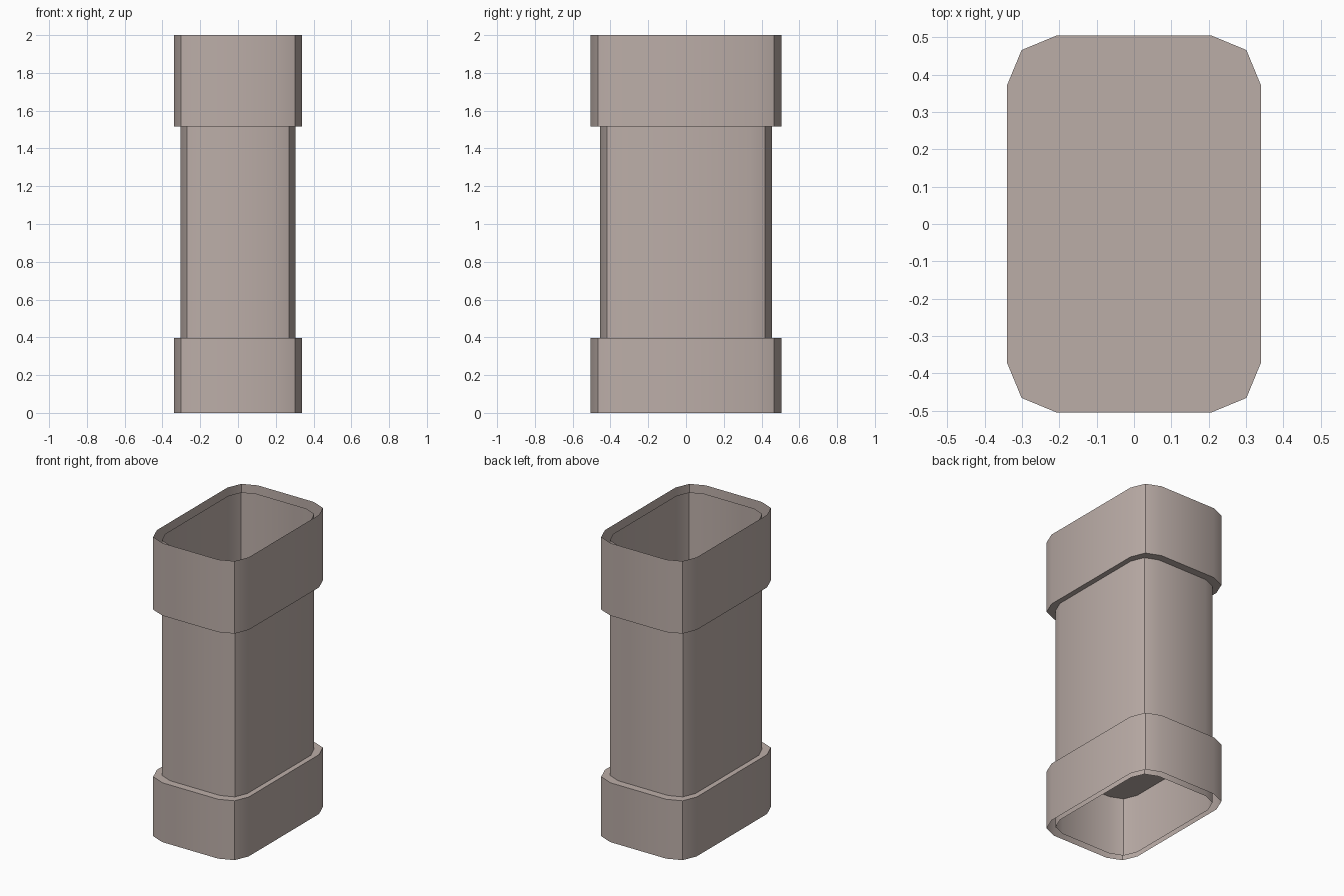
import bpy, bmesh, math

if "Cube" in bpy.data.objects:
    bpy.data.objects.remove(bpy.data.objects["Cube"])

stone = bpy.data.materials.new("warm_grey")
stone.diffuse_color = (0.50, 0.42, 0.39, 1.0)
stone.use_nodes = True
stone.node_tree.nodes["Principled BSDF"].inputs["Base Color"].default_value = stone.diffuse_color


def rounded_outline(hx, hy, r, segments=2):
    """Counter-clockwise rounded rectangle outline."""
    points = []
    for quarter, (sx, sy) in enumerate([(1, 1), (-1, 1), (-1, -1), (1, -1)]):
        for i in range(segments + 1):
            a = math.pi / 2 * (quarter + i / segments)
            points.append((sx * (hx - r) + r * math.cos(a),
                           sy * (hy - r) + r * math.sin(a)))
    return points


def sleeve(name, outline, z0, z1, cap=None):
    """Thin-walled sleeve, optionally closed at one end."""
    bm = bmesh.new()
    low = [bm.verts.new((x, y, z0)) for x, y in outline]
    high = [bm.verts.new((x, y, z1)) for x, y in outline]
    n = len(outline)
    for i in range(n):
        j = (i + 1) % n
        bm.faces.new((low[i], low[j], high[j], high[i]))
    if cap == "bottom":
        bm.faces.new(low[::-1])
    elif cap == "top":
        bm.faces.new(high)
    mesh = bpy.data.meshes.new(name)
    bm.to_mesh(mesh)
    bm.free()
    mesh.materials.append(stone)
    obj = bpy.data.objects.new(name, mesh)
    bpy.context.collection.objects.link(obj)
    bpy.ops.object.select_all(action='DESELECT')
    obj.select_set(True)
    bpy.context.view_layer.objects.active = obj
    bpy.ops.object.shade_smooth_by_angle(angle=math.radians(30))
    return obj


collar = rounded_outline(0.34, 0.505, 0.133)
pipe = rounded_outline(0.305, 0.454, 0.12)

# Collars are cups: the upper opens upward, the lower opens downward
sleeve("upper_collar", collar, 1.515, 2.0, cap="bottom")
sleeve("lower_collar", collar, 0.0, 0.397, cap="top")
# Open pipe running through both collars
sleeve("pipe", pipe, 0.0, 1.97)
